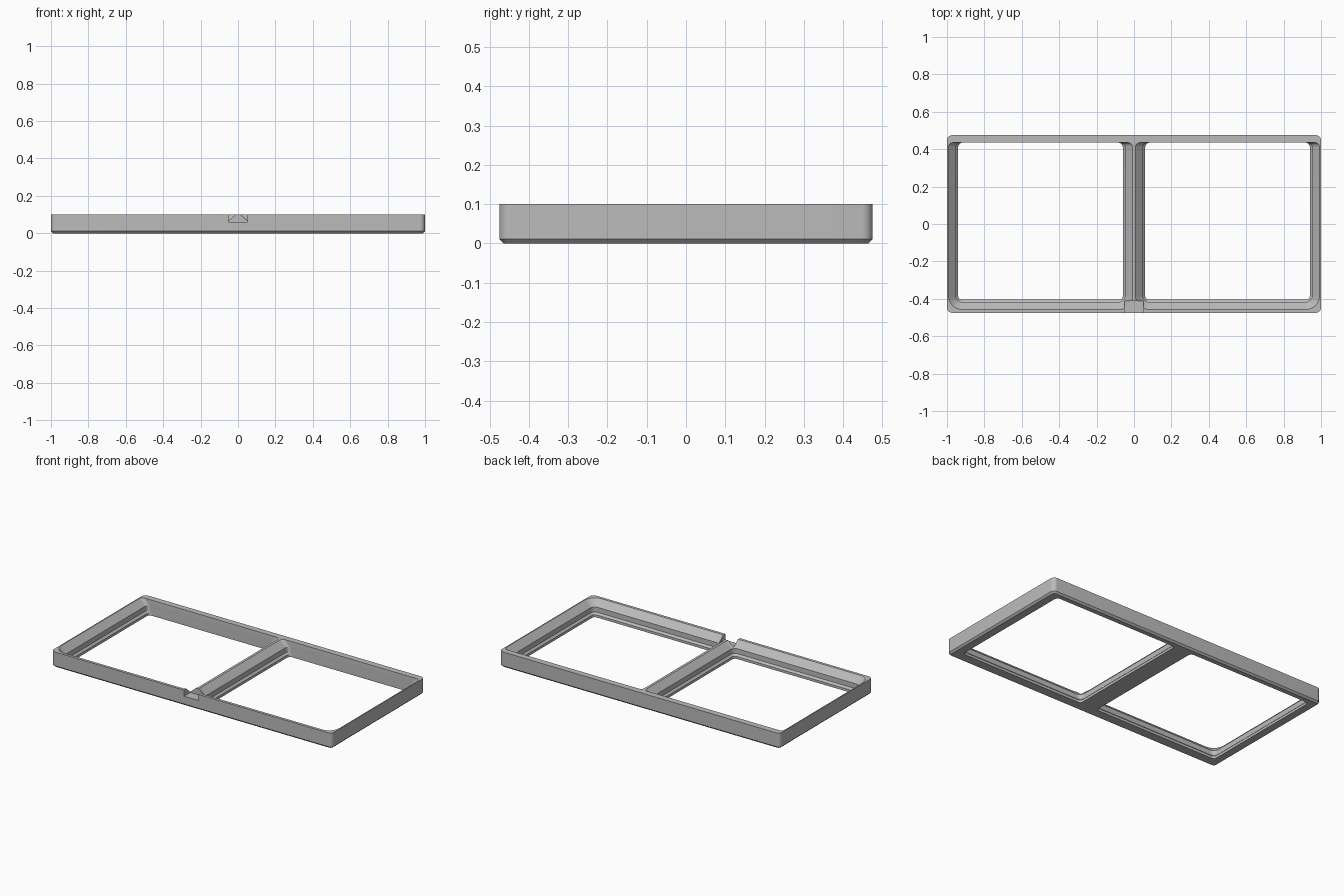
import bpy
import bmesh
from math import pi, sin, cos

if "Cube" in bpy.data.objects:
    bpy.data.objects.remove(bpy.data.objects["Cube"])

grey = bpy.data.materials.new("plain grey")
grey.use_nodes = True
colour = (0.5, 0.5, 0.5, 1)
grey.diffuse_color = colour
grey.node_tree.nodes["Principled BSDF"].inputs["Base Color"].default_value = colour


def rounded_rect(x0, x1, y0, y1, r_front, r_back, steps=8):
    """Counter-clockwise outline with separate front and back corner radii."""
    corners = [(x1 - r_back, y1 - r_back, r_back, 0),
               (x0 + r_back, y1 - r_back, r_back, 1),
               (x0 + r_front, y0 + r_front, r_front, 2),
               (x1 - r_front, y0 + r_front, r_front, 3)]
    return [(cx + r * cos((q + i / steps) * pi / 2),
             cy + r * sin((q + i / steps) * pi / 2))
            for cx, cy, r, q in corners for i in range(steps + 1)]


def loft(name, levels):
    """Closed solid through (z, outline) levels."""
    bm = bmesh.new()
    rings = [[bm.verts.new((x, y, z)) for x, y in pts] for z, pts in levels]
    n = len(rings[0])
    for a, b in zip(rings, rings[1:]):
        for i in range(n):
            j = (i + 1) % n
            bm.faces.new((a[i], a[j], b[j], b[i]))
    bm.faces.new(rings[0][::-1])
    bm.faces.new(rings[-1])
    bmesh.ops.recalc_face_normals(bm, faces=bm.faces)
    mesh = bpy.data.meshes.new(name)
    bm.to_mesh(mesh)
    bm.free()
    mesh.materials.append(grey)
    obj = bpy.data.objects.new(name, mesh)
    bpy.context.collection.objects.link(obj)
    return obj


def cut(target, cutter):
    cutter.hide_render = True
    mod = target.modifiers.new("cut", "BOOLEAN")
    mod.operation = "DIFFERENCE"
    mod.solver = "EXACT"
    mod.object = cutter
    bpy.context.view_layer.objects.active = target
    bpy.ops.object.modifier_apply(modifier=mod.name)
    bpy.data.objects.remove(cutter)


# Outer block with a chamfered underside
def outer(inset):
    return rounded_rect(-1 + inset, 1 - inset, -0.475 + inset, 0.475 - inset,
                        0.028 - inset, 0.028 - inset)


frame = loft("tray_frame", [(0, outer(0.011)), (0.011, outer(0)), (0.1, outer(0))])

# Stepped openings: sloped on three sides, upright at the back
profile = [(-0.02, 0), (0.016, 0), (0.028, 0.012), (0.06, 0.012),
           (0.1, 0.052), (0.12, 0.052)]
for side in (-0.5, 0.5):
    levels = [(z, rounded_rect(side - 0.44 - d, side + 0.44 + d,
                               -0.405 - d, 0.435, 0.02 + d, 0.024))
              for z, d in profile]
    cut(frame, loft("opening_cutter", levels))

# Notch through the front wall at the divider
slot = rounded_rect(-0.052, 0.052, -0.52, -0.411, 0.001, 0.001, 1)
cut(frame, loft("notch_cutter", [(0.061, slot), (0.14, slot)]))

# Smooth rounded corners, crisp edges
bpy.ops.object.select_all(action="DESELECT")
frame.select_set(True)
bpy.context.view_layer.objects.active = frame
bpy.ops.object.shade_smooth_by_angle(angle=pi / 7)
